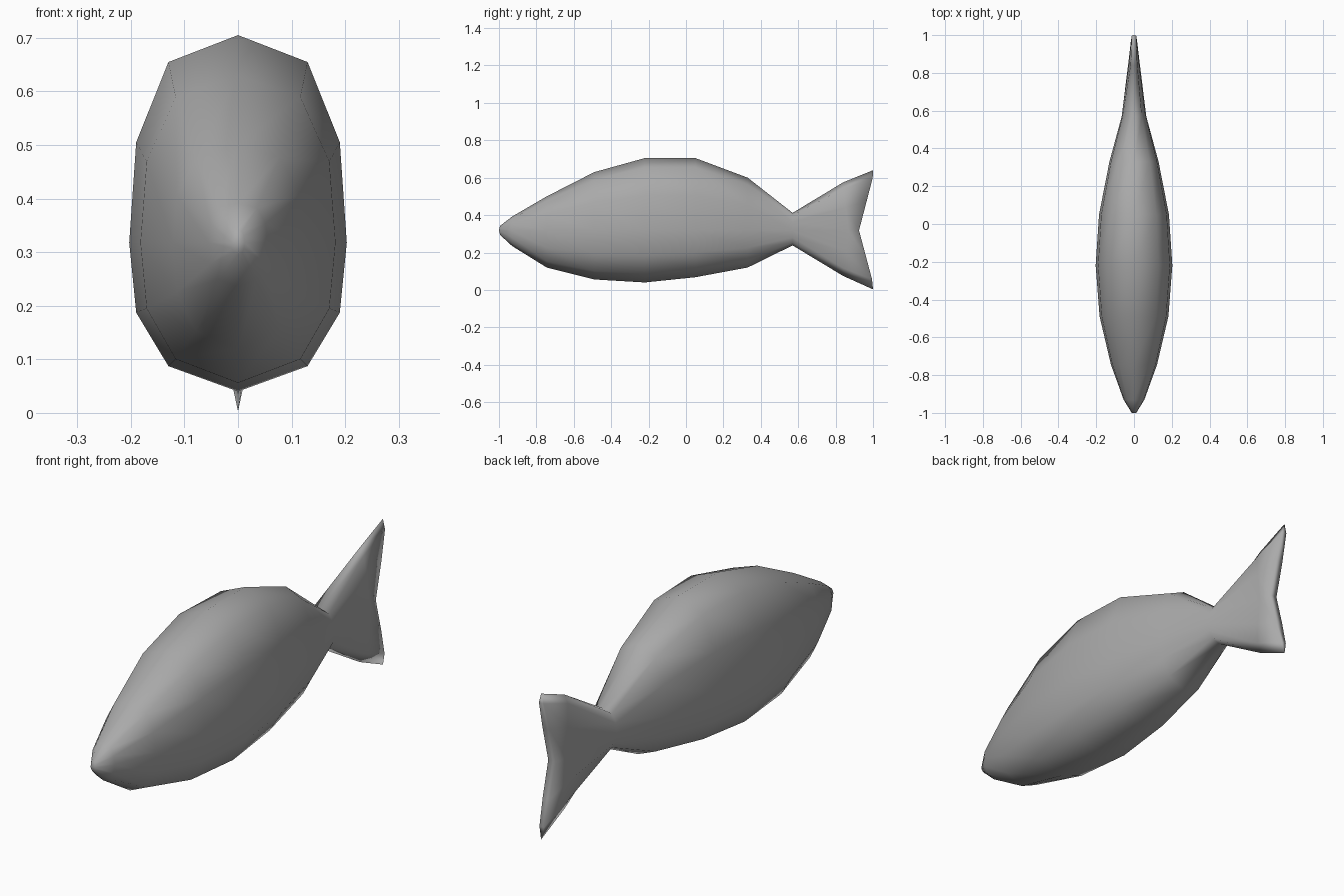
import bpy, bmesh

if "Cube" in bpy.data.objects:
    bpy.data.objects.remove(bpy.data.objects["Cube"])

grey = bpy.data.materials.new("grey")
grey.use_nodes = True
COLOUR = (0.4, 0.4, 0.4, 1)
grey.diffuse_color = COLOUR
grey.node_tree.nodes["Principled BSDF"].inputs["Base Color"].default_value = COLOUR

MID = 0.318
# twelve-sided section: x fraction, height fraction (top, then down the left side)
HALF = [(0, 1), (.64, .87), (.936, .483), (1, 0), (.936, -.47), (.64, -.83), (0, -1)]
SECTION = HALF + [(-x, z) for x, z in HALF[-2:0:-1]]

# stations: y at mid height, y at the tips, half width, bottom z, top z
STATIONS = [
    (-1.0, -.995, .012, .295, .342),
    (-.93, -.93, .055, .235, .392),
    (-.745, -.745, .122, .12, .50),
    (-.49, -.49, .182, .056, .63),
    (-.22, -.22, .203, .04, .705),
    (.05, .05, .185, .068, .705),
    (.33, .33, .13, .12, .60),
    (.57, .57, .065, .238, .412),
    (.87, .84, .028, .075, .575),
    (.925, 1.0, .018, .003, .64),
]

# body and forked tail as one lofted skin
bm = bmesh.new()
rings = []
for y_mid, y_tip, width, low, high in STATIONS:
    ring = []
    for x, z in SECTION:
        height = z * (high - MID) if z > 0 else z * (MID - low)
        y = y_mid + (y_tip - y_mid) * min(1, abs(z) * 1.12)
        ring.append(bm.verts.new((x * width, y, MID + height)))
    rings.append(ring)
for a, b in zip(rings, rings[1:]):
    for i in range(12):
        j = (i + 1) % 12
        bm.faces.new((a[i], a[j], b[j], b[i]))

# snout and trailing edge closed with strips across the width
for ring in (rings[0], rings[-1]):
    for i in range(6):
        corners = [ring[i], ring[i + 1], ring[(11 - i) % 12], ring[(12 - i) % 12]]
        bm.faces.new(list(dict.fromkeys(corners)))
bmesh.ops.recalc_face_normals(bm, faces=bm.faces)

mesh = bpy.data.meshes.new("fish_body")
bm.to_mesh(mesh)
bm.free()
mesh.materials.append(grey)
for face in mesh.polygons:
    face.use_smooth = True
fish = bpy.data.objects.new("fish_body", mesh)
bpy.context.collection.objects.link(fish)
